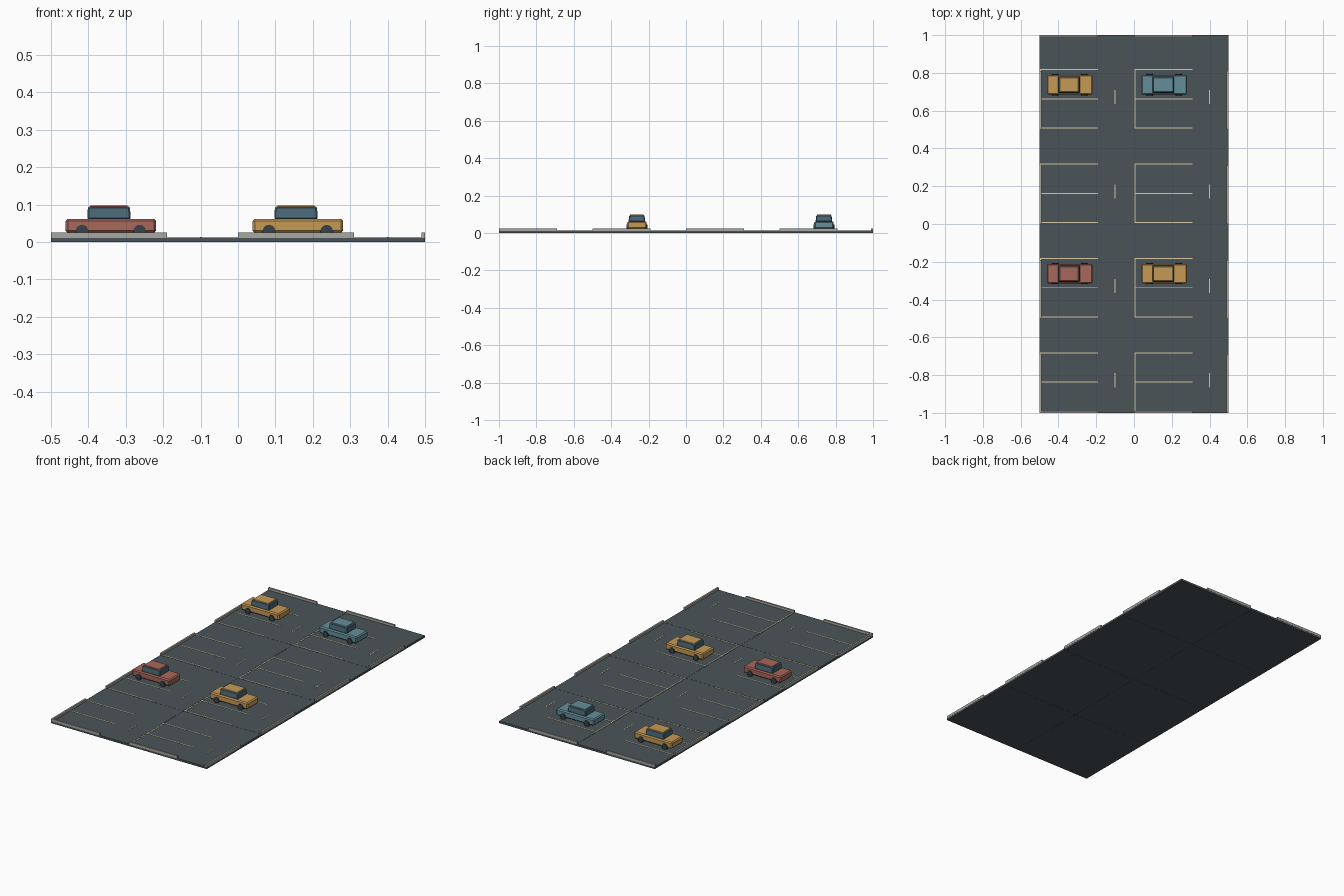
import bpy, bmesh, math
from mathutils import Matrix

if "Cube" in bpy.data.objects:
    bpy.data.objects.remove(bpy.data.objects["Cube"])


def material(name, hex_colour):
    srgb = [int(hex_colour[i:i + 2], 16) / 255 for i in (0, 2, 4)]
    lin = [c / 12.92 if c <= 0.04045 else ((c + 0.055) / 1.055) ** 2.4 for c in srgb]
    m = bpy.data.materials.new(name)
    m.diffuse_color = (*lin, 1)
    m.use_nodes = True
    m.node_tree.nodes["Principled BSDF"].inputs["Base Color"].default_value = m.diffuse_color
    return m


ASPHALT = material("asphalt", "4B5458")
KERB = material("kerb concrete", "A7A8A0")
PAINT = material("line paint", "D6CCA4")
GLASS = material("window glass", "4A6876")
TYRE = material("tyre rubber", "394248")
YELLOW = material("yellow body", "C69A56")
RED = material("red body", "A9675A")
BLUE = material("blue body", "648F99")


def finish(bm, name, mat):
    mesh = bpy.data.meshes.new(name)
    bm.to_mesh(mesh)
    bm.free()
    mesh.materials.append(mat)
    obj = bpy.data.objects.new(name, mesh)
    bpy.context.collection.objects.link(obj)
    return obj


def box(name, mat, x0, x1, y0, y1, z0, z1, bevel=0.0, taper=(1, 1)):
    """Box from its limits; taper scales the top face, bevel chamfers edges."""
    bm = bmesh.new()
    bmesh.ops.create_cube(bm, size=1)
    for v in bm.verts:
        if v.co.z > 0:
            v.co.x *= taper[0]
            v.co.y *= taper[1]
        v.co.x = (x0 + x1) / 2 + v.co.x * (x1 - x0)
        v.co.y = (y0 + y1) / 2 + v.co.y * (y1 - y0)
        v.co.z = (z0 + z1) / 2 + v.co.z * (z1 - z0)
    if bevel:
        bmesh.ops.bevel(bm, geom=bm.edges[:], offset=bevel, segments=1,
                        affect='EDGES', profile=0.5)
    return finish(bm, name, mat)


def wheel(x, y):
    bm = bmesh.new()
    bmesh.ops.create_cone(bm, cap_ends=True, segments=12, radius1=0.017,
                          radius2=0.017, depth=0.014,
                          matrix=Matrix.Translation((x, y, 0.029))
                          @ Matrix.Rotation(math.pi / 2, 4, 'X'))
    finish(bm, "wheel", TYRE)


def car(cx, cy, mat):
    box("car_body", mat, cx - 0.121, cx + 0.121, cy - 0.052, cy + 0.052,
        0.024, 0.062, 0.006)
    cab = cx - 0.005
    box("car_cabin", GLASS, cab - 0.058, cab + 0.058, cy - 0.045, cy + 0.045,
        0.060, 0.095, 0.004, (0.97, 0.9))
    box("car_roof", mat, cab - 0.050, cab + 0.050, cy - 0.038, cy + 0.038,
        0.092, 0.098, 0.002)
    for sx in (-1, 1):
        for sy in (-1, 1):
            wheel(cx + sx * 0.077, cy + sy * 0.049)


TOP = 0.012        # asphalt surface height
BAY = 0.31         # length of two parking bays
LINE = 0.005       # painted line width


def stripe(name, x0, x1, y0, y1):
    box(name, PAINT, x0, x1, y0, y1, TOP - 0.001, TOP + 0.001)


# Paved tiles with bay markings and a lane dash
for x0 in (-0.5, 0.0):
    for row in range(4):
        y0 = -1 + row * 0.5
        box("asphalt_tile", ASPHALT, x0 + 0.0005, x0 + 0.4995,
            y0 + 0.0005, y0 + 0.4995, 0, TOP)
        for k in range(3):
            y = y0 + 0.005 + k * 0.155
            stripe("bay_line", x0 + 0.002, x0 + BAY, y, y + LINE)
        stripe("bay_end_line", x0 + 0.002, x0 + 0.002 + LINE, y0 + 0.005, y0 + BAY + 0.01)
        stripe("lane_dash", x0 + 0.398, x0 + 0.402, y0 + 0.135, y0 + 0.21)

# Kerbs around the rim
for row in range(4):
    y0 = -1 + row * 0.5
    for x in (-0.5, 0.49):
        box("side_kerb", KERB, x, x + 0.01, y0, y0 + BAY, TOP - 0.001, 0.025)
for x0 in (-0.5, 0.0):
    for y in (-1.0, 0.99):
        box("end_kerb", KERB, x0, x0 + BAY, y, y + 0.01, TOP - 0.001, 0.025)
# Parked cars
car(-0.34, 0.7375, YELLOW)
car(0.16, 0.7375, BLUE)
car(-0.34, -0.2625, RED)
car(0.16, -0.2625, YELLOW)
